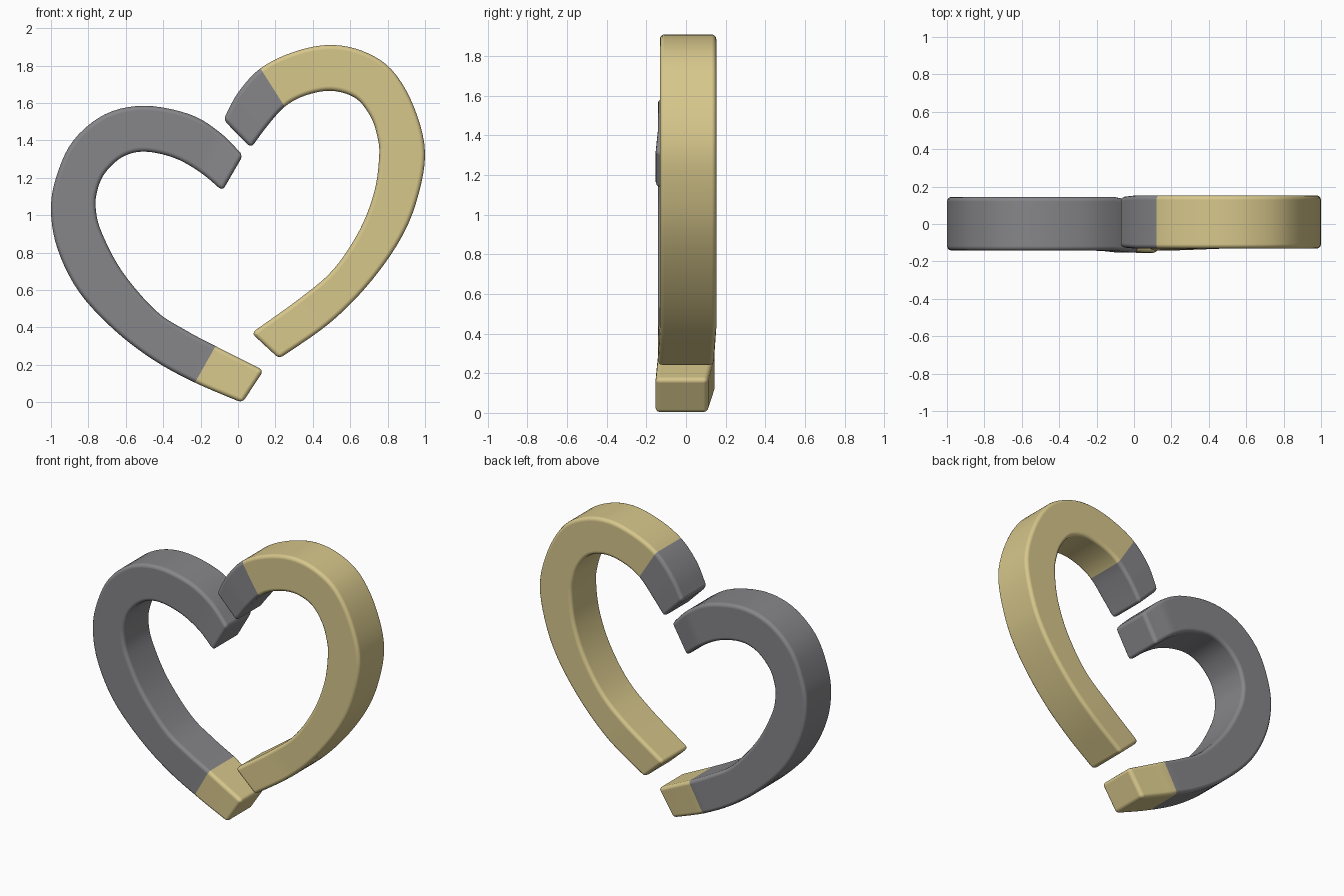
import bpy, bmesh
from mathutils import Vector

if "Cube" in bpy.data.objects:
    bpy.data.objects.remove(bpy.data.objects["Cube"])


def material(name, rgb):
    m = bpy.data.materials.new(name)
    m.diffuse_color = (*rgb, 1)
    m.use_nodes = True
    m.node_tree.nodes["Principled BSDF"].inputs["Base Color"].default_value = m.diffuse_color
    return m


grey = material("grey", (0.24, 0.24, 0.255))
gold = material("pale gold", (0.68, 0.57, 0.26))
STEPS = 5


def spline(p, i, t):
    # Catmull-Rom point on span i, with ends extended straight
    a = p[i - 1] if i > 0 else 2 * p[0] - p[1]
    d = p[i + 2] if i + 2 < len(p) else 2 * p[-1] - p[-2]
    b, c = p[i], p[i + 1]
    return 0.5 * (2 * b + (c - a) * t + (2 * a - 5 * b + 4 * c - d) * t * t
                  + (3 * b - a - 3 * c + d) * t ** 3)


def half_heart(name, rows, depth, ends, mats, split):
    # rows: outer x, outer z, inner x, inner z; ends: (front, back) at both tips
    n = len(rows) - 1
    outer = [Vector(r[:2]) for r in rows]
    inner = [Vector(r[2:]) for r in rows]
    ys = [Vector(ends[0])] + [Vector(depth)] * (n - 1) + [Vector(ends[1])]
    bm = bmesh.new()
    rings = []
    for k in range(n * STEPS + 1):
        i = min(k // STEPS, n - 1)
        t = k / STEPS - i
        o, q = spline(outer, i, t), spline(inner, i, t)
        f, b = ys[i].lerp(ys[i + 1], t)
        rings.append([bm.verts.new(v) for v in
                      ((o.x, f, o.y), (q.x, f, q.y), (q.x, b, q.y), (o.x, b, o.y))])
    for k, (r, s) in enumerate(zip(rings, rings[1:])):
        for j in range(4):
            face = bm.faces.new((r[j], r[j - 1], s[j - 1], s[j]))
            face.material_index = int(k >= split * STEPS)
    bm.faces.new(rings[0]).material_index = 0
    bm.faces.new(rings[-1][::-1]).material_index = 1
    bmesh.ops.recalc_face_normals(bm, faces=bm.faces[:])
    for face in bm.faces:
        face.smooth = True
    me = bpy.data.meshes.new(name)
    bm.to_mesh(me)
    bm.free()
    for m in mats:
        me.materials.append(m)
    ob = bpy.data.objects.new(name, me)
    bpy.context.collection.objects.link(ob)
    # softly rounded edges
    bev = ob.modifiers.new("rounded edges", 'BEVEL')
    bev.width = 0.024
    bev.segments = 3
    bev.limit_method = 'ANGLE'
    bev.angle_limit = 0.8
    bev.use_clamp_overlap = False
    bev.harden_normals = True


# Lower left half: grey with a gold bottom tip
half_heart("left_half", [
    (0.027, 1.32, -0.083, 1.13), (-0.10, 1.445, -0.20, 1.228),
    (-0.26, 1.54, -0.34, 1.306), (-0.5, 1.585, -0.5, 1.34),
    (-0.71, 1.54, -0.62, 1.31), (-0.88, 1.40, -0.715, 1.22),
    (-0.97, 1.21, -0.755, 1.12), (-1.0, 1.03, -0.76, 1.03),
    (-0.965, 0.82, -0.73, 0.91), (-0.85, 0.59, -0.62, 0.70),
    (-0.66, 0.385, -0.44, 0.49), (-0.45, 0.225, -0.28, 0.385),
    (-0.23, 0.105, -0.12, 0.30), (0.023, -0.003, 0.137, 0.17)],
    (-0.142, 0.145), ((-0.155, 0.12), (-0.155, 0.11)), (grey, gold), 12)

# Upper right half: gold with a grey top tip
half_heart("right_half", [
    (-0.078, 1.51, 0.07, 1.36), (0.0, 1.655, 0.155, 1.475),
    (0.12, 1.785, 0.25, 1.58), (0.29, 1.87, 0.36, 1.64),
    (0.48, 1.91, 0.5, 1.665), (0.66, 1.88, 0.63, 1.625),
    (0.82, 1.78, 0.71, 1.525), (0.94, 1.58, 0.745, 1.42),
    (1.0, 1.33, 0.755, 1.32), (0.95, 1.06, 0.73, 1.13),
    (0.85, 0.84, 0.65, 0.92), (0.68, 0.61, 0.51, 0.71),
    (0.48, 0.415, 0.33, 0.555), (0.22, 0.233, 0.072, 0.37)],
    (-0.132, 0.153), ((-0.125, 0.145), (-0.142, 0.14)), (grey, gold), 2)
